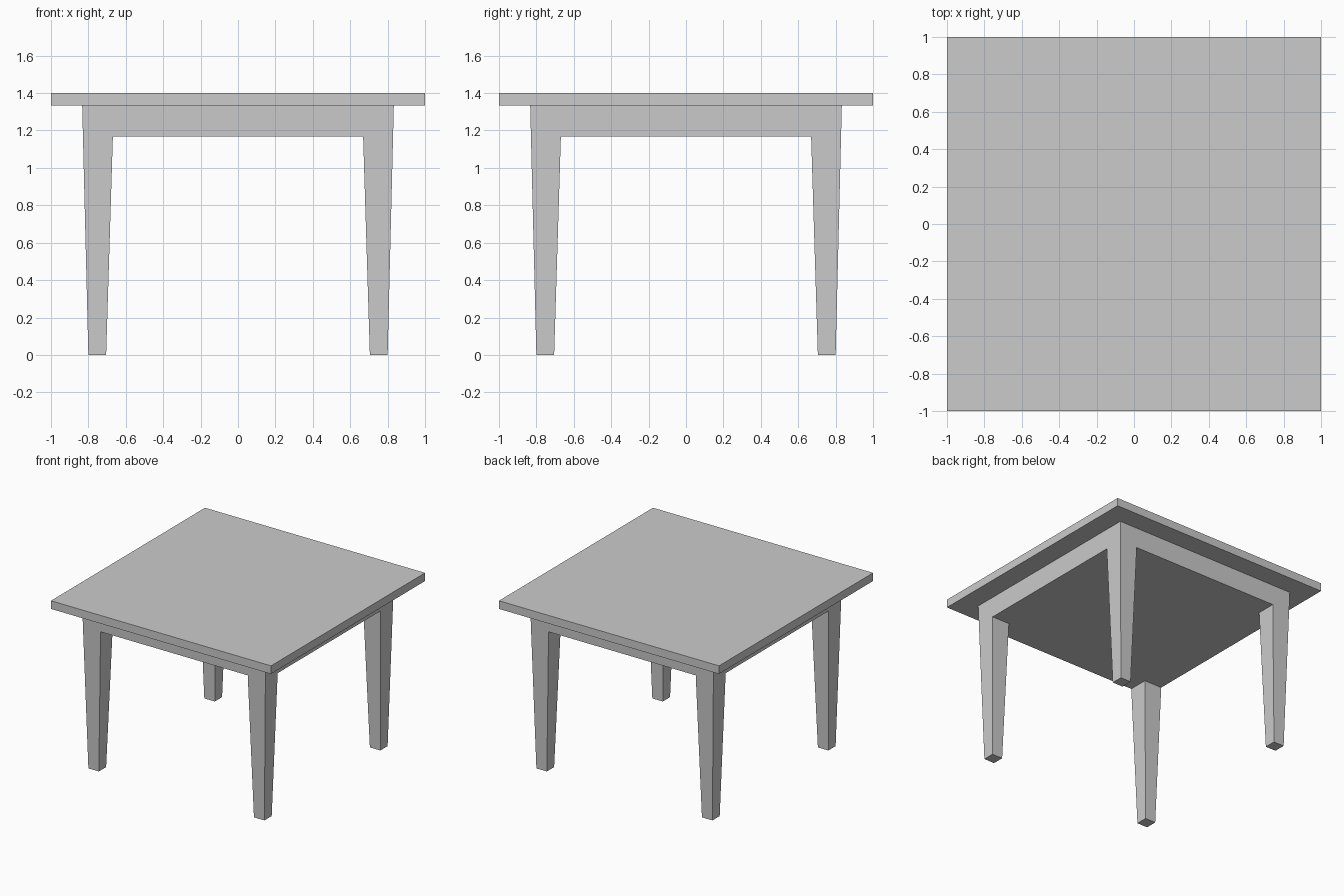
import bpy
import bmesh

if "Cube" in bpy.data.objects:
    bpy.data.objects.remove(bpy.data.objects["Cube"])

TOP_Z, APRON_TOP, APRON_BOTTOM = 1.40, 1.333, 1.168


def tapered_block(name, low, high, z0, z1):
    """Block between two rectangles, each given as (x0, x1, y0, y1)."""
    bm = bmesh.new()
    rings = []
    for (x0, x1, y0, y1), z in ((low, z0), (high, z1)):
        corners = ((x0, y0), (x1, y0), (x1, y1), (x0, y1))
        rings.append([bm.verts.new((x, y, z)) for x, y in corners])
    bottom, top = rings
    bm.faces.new(bottom[::-1])
    bm.faces.new(top)
    for i in range(4):
        j = (i + 1) % 4
        bm.faces.new((bottom[i], bottom[j], top[j], top[i]))
    bmesh.ops.recalc_face_normals(bm, faces=bm.faces[:])
    mesh = bpy.data.meshes.new(name)
    bm.to_mesh(mesh)
    bm.free()
    obj = bpy.data.objects.new(name, mesh)
    bpy.context.collection.objects.link(obj)
    return obj


def square(r):
    return (-r, r, -r, r)


def corner(sx, sy, inner, outer):
    xs = sorted((sx * inner, sx * outer))
    ys = sorted((sy * inner, sy * outer))
    return (*xs, *ys)


# Overhanging table top
tapered_block("table_top", square(1.0), square(1.0), APRON_TOP, TOP_Z)

# Solid apron under the top, following the slope of the legs
tapered_block("apron", square(0.829), square(0.833), APRON_BOTTOM, APRON_TOP)

# Four legs, flush with the apron and tapering to the floor
for side_y, sy in (("front", -1), ("back", 1)):
    for side_x, sx in (("left", -1), ("right", 1)):
        tapered_block(f"{side_y}_{side_x}_leg",
                      corner(sx, sy, 0.705, 0.80),
                      corner(sx, sy, 0.669, 0.829),
                      0.0, APRON_BOTTOM)
